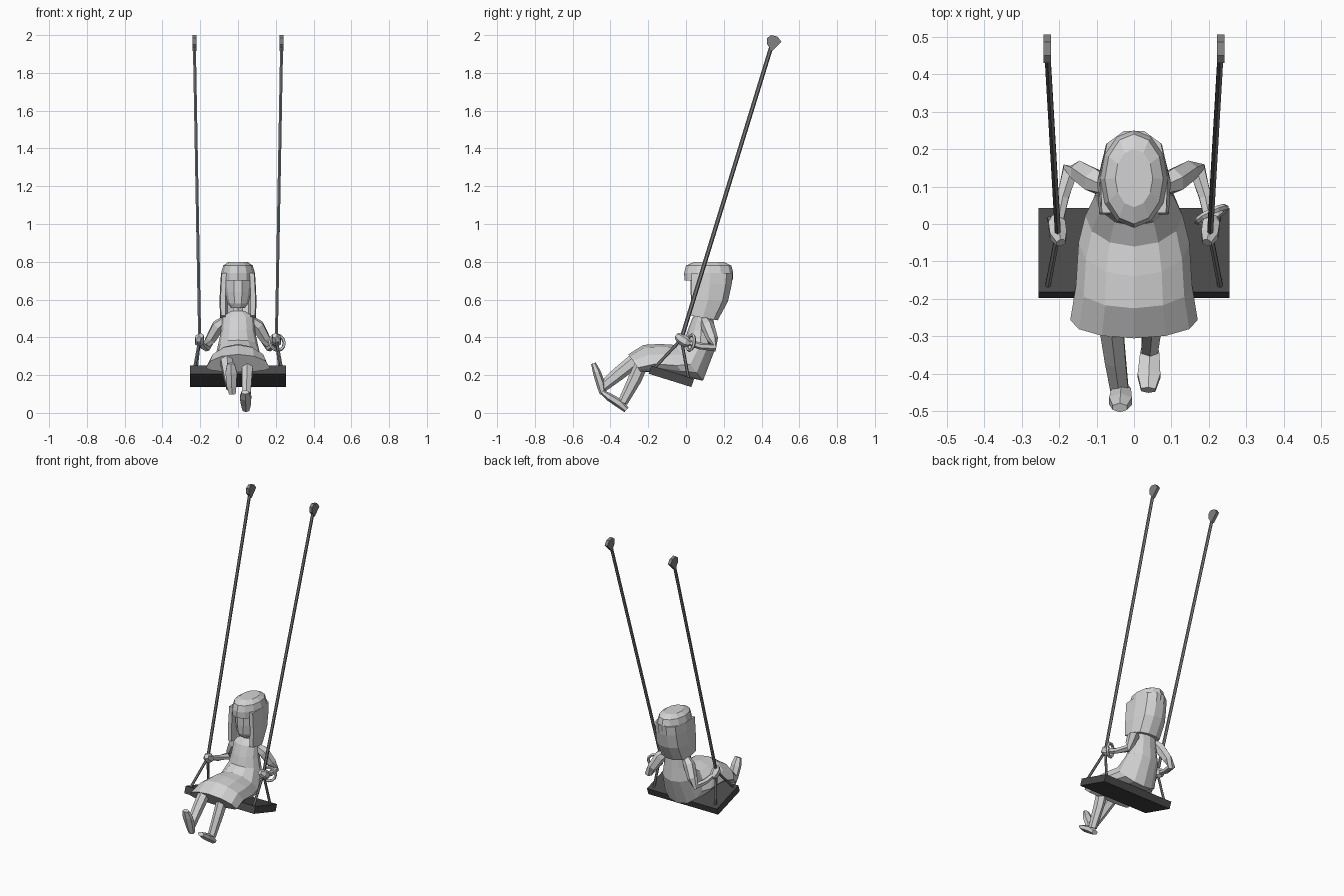
import bpy, bmesh, math
from mathutils import Vector

def material(name, v):
    m = bpy.data.materials.new(name)
    m.diffuse_color = (v, v, v, 1)
    return m

PALE = material("pale grey", 0.65)
ROPE = material("mid grey", 0.22)
SEAT = material("dark grey", 0.065)

def loft(name, rings, mat):
    """Skin a list of equal-length rings and cap both ends."""
    bm = bmesh.new()
    vs = [[bm.verts.new(p) for p in r] for r in rings]
    n = len(vs[0])
    for a, b in zip(vs, vs[1:]):
        for i in range(n):
            j = (i + 1) % n
            bm.faces.new((a[i], a[j], b[j], b[i]))
    bm.faces.new(vs[0][::-1])
    bm.faces.new(vs[-1])
    bmesh.ops.recalc_face_normals(bm, faces=bm.faces)
    me = bpy.data.meshes.new(name)
    bm.to_mesh(me)
    bm.free()
    me.materials.append(mat)
    ob = bpy.data.objects.new(name, me)
    bpy.context.collection.objects.link(ob)
    return ob

def tube(name, pts, radii, mat, sides=6):
    """Tapered tube; each radius is (across x, other way)."""
    pts = [Vector(p) for p in pts]
    rings = []
    for i, p in enumerate(pts):
        d = (pts[min(i + 1, len(pts) - 1)] - pts[max(i - 1, 0)]).normalized()
        u = (Vector((1, 0, 0)) - d * d.x).normalized()
        v = d.cross(u)
        ru, rv = radii[i]
        rings.append([p + u * ru * math.cos(a) + v * rv * math.sin(a)
                      for a in (2 * math.pi * (k + 0.5) / sides for k in range(sides))])
    return loft(name, rings, mat)

def body_ring(y1, z1, y2, z2, hw, f=0.5, n=12):
    """Oval between a front/top point and a back/bottom point, widest at fraction f."""
    out = []
    for k in range(n):
        a = 2 * math.pi * k / n
        s = math.sin(a)
        t = f + s * ((1 - f) if s > 0 else f)
        out.append((hw * math.cos(a), y2 + (y1 - y2) * t, z2 + (z1 - z2) * t))
    return out

# Dress: bends from the neck over the hips to the flared hem
loft("dress", [body_ring(*r) for r in (
    (0.065, 0.54, 0.125, 0.54, 0.035),
    (0.035, 0.505, 0.145, 0.515, 0.085),
    (0.01, 0.44, 0.15, 0.43, 0.09),
    (-0.005, 0.385, 0.155, 0.34, 0.105),
    (-0.06, 0.36, 0.09, 0.17, 0.13, 0.45),
    (-0.14, 0.365, 0.0, 0.19, 0.148, 0.35),
    (-0.225, 0.36, -0.14, 0.22, 0.155, 0.28),
    (-0.305, 0.31, -0.24, 0.215, 0.17, 0.25))], PALE)

# Neck and face
tube("neck", [(0, 0.095, 0.51), (0, 0.1, 0.6)], [(0.03, 0.03)] * 2, PALE)
loft("face", [body_ring(yf, z, yb, z, hw, 0.5, 10) for z, yf, yb, hw in (
    (0.555, 0.04, 0.11, 0.035), (0.58, 0.025, 0.15, 0.055),
    (0.64, 0.02, 0.19, 0.07), (0.74, 0.02, 0.2, 0.072))], PALE)

# Hair: cap with overhanging fringe, then a U-shaped fall round the back
loft("hair_cap", [body_ring(yf, z, yb, z, hw, 0.5, 12) for z, yf, yb, hw in (
    (0.70, -0.008, 0.247, 0.09), (0.74, -0.01, 0.25, 0.09),
    (0.78, 0.0, 0.24, 0.078), (0.80, 0.045, 0.2, 0.05))], PALE)

def fall_ring(zf, zb, yf, yb, hw):
    half = [(0.95, 0), (1, 0.45), (0.8, 0.85), (0.3, 1)]
    outer = half + [(-x, t) for x, t in reversed(half)]
    inner = [(x * 0.72, t * 0.85) for x, t in reversed(outer)]
    return [(x * hw, yf + (yb - yf) * t, zf + (zb - zf) * t) for x, t in outer + inner]

loft("hair_fall", [fall_ring(*r) for r in (
    (0.74, 0.74, 0.03, 0.248, 0.09), (0.68, 0.68, 0.03, 0.242, 0.094),
    (0.60, 0.59, 0.028, 0.222, 0.098), (0.515, 0.49, 0.025, 0.168, 0.095))], PALE)

for s, side in ((-1, "right"), (1, "left")):
    # Arms, gripping hands
    tube(side + "_arm",
         [(s * 0.07, 0.1, 0.49), (s * 0.105, 0.115, 0.46), (s * 0.145, 0.14, 0.39),
          (s * 0.17, 0.145, 0.345), (s * 0.19, 0.07, 0.355), (s * 0.205, -0.005, 0.38)],
         [(0.025, 0.025), (0.036, 0.036), (0.03, 0.03),
          (0.024, 0.022), (0.018, 0.018), (0.015, 0.015)], PALE)
    tube(side + "_hand",
         [(s * 0.207, 0.02, 0.365), (s * 0.206, 0.0, 0.375), (s * 0.202, -0.03, 0.395),
          (s * 0.195, -0.05, 0.41)],
         [(0.014, 0.015), (0.026, 0.03), (0.026, 0.03), (0.014, 0.016)], PALE)

    # Hanging rope, its two lower branches, and the flat knob at the top
    join = (s * 0.203, -0.025, 0.39)
    tube(side + "_rope", [join, (s * 0.231, 0.455, 1.95)], [(0.009, 0.011)] * 2, ROPE)
    tube(side + "_front_branch", [join, (s * 0.23, -0.165, 0.24)], [(0.008, 0.008)] * 2, ROPE)
    tube(side + "_back_branch", [join, (s * 0.226, 0.015, 0.175)], [(0.008, 0.008)] * 2, ROPE)
    knob = [(0.43, 1.95), (0.43, 1.985), (0.45, 2.0), (0.485, 1.992), (0.505, 1.965), (0.457, 1.915)]
    loft(side + "_knob", [[(s * x, y, z) for y, z in knob] for x in (0.221, 0.241)], ROPE)

# Bracelet on one wrist
bpy.ops.mesh.primitive_torus_add(major_segments=12, minor_segments=5, major_radius=0.042,
                                 minor_radius=0.009, location=(0.207, 0.025, 0.372))
ring = bpy.context.object
ring.name = "bracelet"
ring.rotation_euler = Vector((0.5, -1, 0.2)).to_track_quat('Z', 'Y').to_euler()
ring.data.materials.append(PALE)

# Legs: one swung forward, one hanging
tube("right_leg", [(-0.065, -0.14, 0.29), (-0.06, -0.28, 0.27), (-0.05, -0.36, 0.205),
                   (-0.038, -0.445, 0.135)],
     [(0.045, 0.045), (0.036, 0.04), (0.032, 0.036), (0.027, 0.028)], PALE)
tube("left_leg", [(0.06, -0.12, 0.29), (0.05, -0.225, 0.28), (0.047, -0.27, 0.18),
                  (0.042, -0.335, 0.055)],
     [(0.045, 0.045), (0.036, 0.04), (0.03, 0.036), (0.025, 0.026)], PALE)
foot_radii = [(0.02, 0.016), (0.03, 0.024), (0.035, 0.021), (0.022, 0.013)]
tube("right_foot", [(-0.03, -0.44, 0.1), (-0.034, -0.45, 0.15), (-0.036, -0.472, 0.215),
                    (-0.038, -0.49, 0.262)], foot_radii, PALE)
tube("left_foot", [(0.042, -0.315, 0.016), (0.042, -0.352, 0.05), (0.04, -0.405, 0.083),
                   (0.038, -0.443, 0.11)], foot_radii, PALE)

# Tilted seat board
board = [(-0.182, 0.25), (0.043, 0.18), (0.028, 0.137), (-0.197, 0.207)]
loft("seat", [[(x, y, z) for y, z in board] for x in (-0.255, 0.255)], SEAT)
